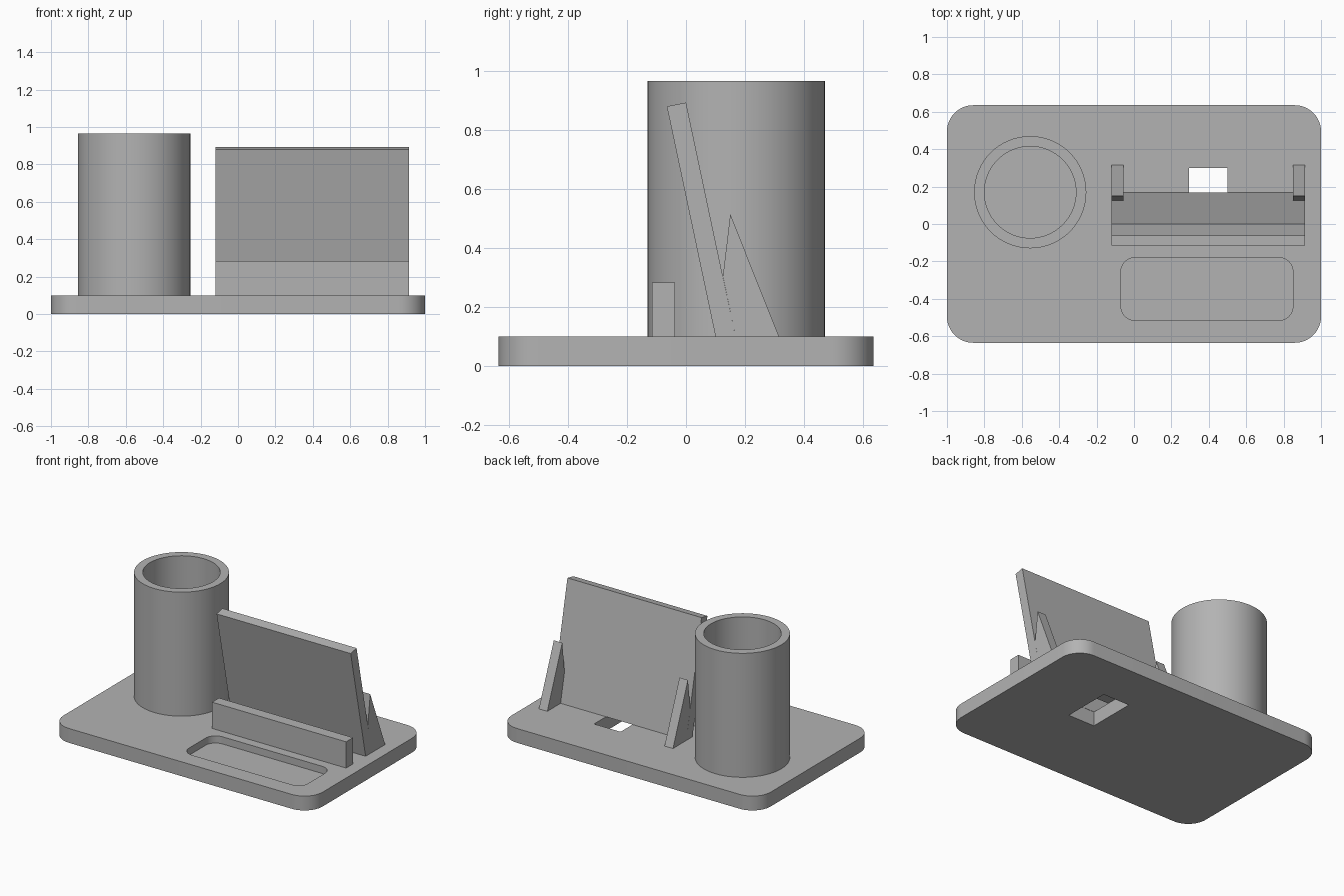
import bpy
import bmesh
import math
from mathutils import Vector

if "Cube" in bpy.data.objects:
    bpy.data.objects.remove(bpy.data.objects["Cube"], do_unlink=True)

GREY = (0.45, 0.45, 0.45, 1.0)
grey = bpy.data.materials.new("plain_grey")
grey.use_nodes = True
grey.diffuse_color = GREY
grey.node_tree.nodes["Principled BSDF"].inputs["Base Color"].default_value = GREY


def extrude(name, points, offset):
    """Solid made by sweeping a flat outline along an offset."""
    bm = bmesh.new()
    face = bm.faces.new([bm.verts.new(p) for p in points])
    moved = bmesh.ops.extrude_face_region(bm, geom=[face])["geom"]
    verts = [v for v in moved if isinstance(v, bmesh.types.BMVert)]
    bmesh.ops.translate(bm, vec=Vector(offset), verts=verts)
    bmesh.ops.recalc_face_normals(bm, faces=bm.faces)
    mesh = bpy.data.meshes.new(name)
    bm.to_mesh(mesh)
    bm.free()
    mesh.materials.append(grey)
    obj = bpy.data.objects.new(name, mesh)
    bpy.context.collection.objects.link(obj)
    return obj


def side_profile(name, yz, x0, x1):
    return extrude(name, [(x0, y, z) for y, z in yz], (x1 - x0, 0, 0))


def rounded_slab(name, x0, x1, y0, y1, z0, z1, radius=0.0, steps=12):
    corners = [(x1, y1, -1, -1), (x0, y1, 1, -1), (x0, y0, 1, 1), (x1, y0, -1, 1)]
    points = []
    for i, (x, y, sx, sy) in enumerate(corners):
        for k in range(steps + 1 if radius else 1):
            a = math.pi / 2 * (i + k / steps)
            points.append((x + radius * (sx + math.cos(a)),
                           y + radius * (sy + math.sin(a)), z0))
    return extrude(name, points, (0, 0, z1 - z0))


def disc(name, x, y, radius, z0, z1, sides=64):
    angles = [2 * math.pi * i / sides for i in range(sides)]
    points = [(x + radius * math.cos(a), y + radius * math.sin(a), z0) for a in angles]
    return extrude(name, points, (0, 0, z1 - z0))


def activate(obj):
    bpy.ops.object.select_all(action="DESELECT")
    obj.select_set(True)
    bpy.context.view_layer.objects.active = obj


def cut(obj, cutter):
    cutter.hide_render = True
    mod = obj.modifiers.new("cut", "BOOLEAN")
    mod.operation = "DIFFERENCE"
    mod.solver = "EXACT"
    mod.object = cutter
    activate(obj)
    bpy.ops.object.modifier_apply(modifier=mod.name)
    bpy.data.objects.remove(cutter, do_unlink=True)


def smooth(obj):
    activate(obj)
    bpy.ops.object.shade_smooth_by_angle(angle=math.radians(30))


TOP = 0.1             # upper face of the base
LEFT, RIGHT = 0.915, -0.12   # ends of the phone stand

# Base with a shallow tray and a cable opening
base = rounded_slab("base", -1, 1, -0.635, 0.635, 0, TOP, 0.14)
cut(base, rounded_slab("tray_cutter", -0.07, 0.85, -0.515, -0.18, 0.05, 0.2, 0.075))
cut(base, rounded_slab("cable_cutter", 0.295, 0.5, -0.04, 0.3, -0.1, 0.2))
smooth(base)

# Round pen cup
cup = disc("pen_cup", -0.555, 0.17, 0.3, TOP, 0.965)
cut(cup, disc("cup_cutter", -0.555, 0.17, 0.245, TOP + 0.005, 1.1))
smooth(cup)

# Phone stand: front lip, leaning back plate and two rear braces
side_profile("front_lip", [(-0.115, TOP), (-0.038, TOP), (-0.038, 0.283), (-0.115, 0.283)],
             RIGHT, LEFT)
side_profile("back_plate", [(0.1, TOP), (0.168, TOP), (0, 0.893), (-0.065, 0.88)],
             RIGHT, LEFT)
brace = [(0.168, TOP), (0.315, TOP), (0.15, 0.515), (0.125, 0.305)]
for name, x in (("right_brace", RIGHT), ("left_brace", LEFT - 0.065)):
    side_profile(name, brace, x, x + 0.065)
